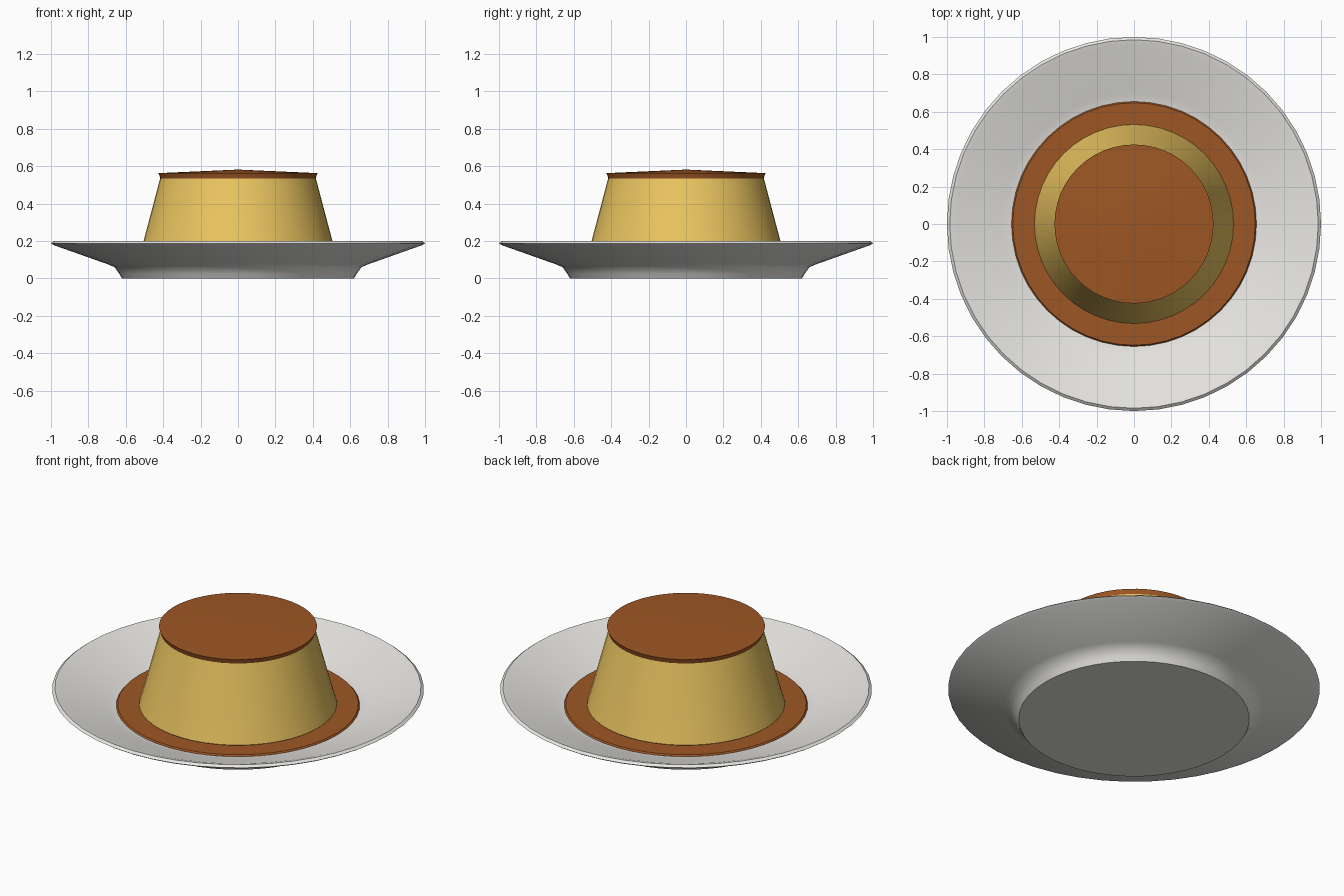
import bpy, bmesh
from math import pi, radians

if "Cube" in bpy.data.objects:
    bpy.data.objects.remove(bpy.data.objects["Cube"])

SEGMENTS = 48


def material(name, rgb):
    mat = bpy.data.materials.new(name)
    mat.diffuse_color = (*rgb, 1)
    mat.use_nodes = True
    mat.node_tree.nodes["Principled BSDF"].inputs["Base Color"].default_value = mat.diffuse_color
    return mat


def lathe(name, profile, mat, sharp=35):
    """Spin an (r, z) profile, listed from bottom axis to top axis."""
    bm = bmesh.new()
    verts = [bm.verts.new((r, 0, z)) for r, z in profile]
    edges = [bm.edges.new(pair) for pair in zip(verts, verts[1:])]
    bmesh.ops.spin(bm, geom=verts + edges, cent=(0, 0, 0), axis=(0, 0, 1),
                   angle=2 * pi, steps=SEGMENTS, use_duplicate=False)
    bmesh.ops.remove_doubles(bm, verts=bm.verts, dist=0.0005)
    bmesh.ops.recalc_face_normals(bm, faces=bm.faces)
    mesh = bpy.data.meshes.new(name)
    bm.to_mesh(mesh)
    bm.free()
    obj = bpy.data.objects.new(name, mesh)
    bpy.context.collection.objects.link(obj)
    mesh.materials.append(mat)
    bpy.ops.object.select_all(action='DESELECT')
    obj.select_set(True)
    bpy.context.view_layer.objects.active = obj
    bpy.ops.object.shade_smooth_by_angle(angle=radians(sharp))
    return obj


china = material("china", (0.80, 0.79, 0.76))
custard = material("custard", (0.83, 0.56, 0.12))
caramel = material("caramel", (0.34, 0.095, 0.018))

# Shallow dish with a foot and a flared rim
lathe("plate", [(0, 0), (0.62, 0), (0.635, 0.025), (0.66, 0.06), (0.70, 0.077),
                (0.985, 0.178), (1.0, 0.188), (0.985, 0.2), (0.955, 0.193),
                (0.70, 0.102), (0.63, 0.085), (0, 0.082)], china, 45)

# Pool of sauce around the pudding
lathe("sauce_pool", [(0, 0.083), (0.64, 0.086), (0.655, 0.094),
                     (0.648, 0.102), (0, 0.104)], caramel)

# Tapered pudding body
lathe("pudding", [(0, 0.09), (0.52, 0.09), (0.532, 0.105), (0.505, 0.2),
                  (0.415, 0.54), (0, 0.54)], custard)

# Caramel layer on top, slightly overhanging and domed
lathe("caramel_top", [(0, 0.53), (0.415, 0.53), (0.418, 0.543),
                      (0.425, 0.563), (0.2, 0.573), (0, 0.582)], caramel)
